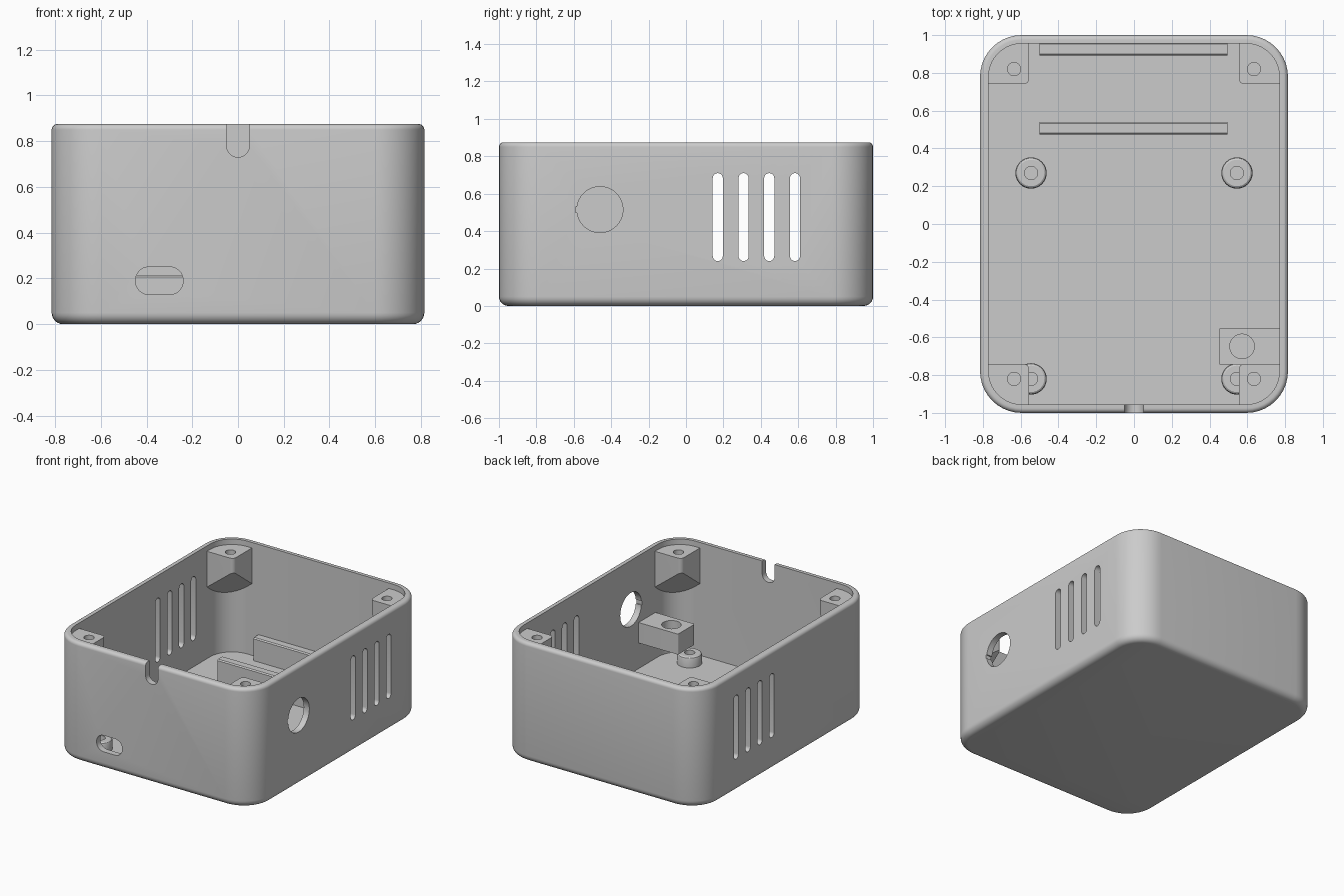
import bpy, bmesh
from math import sin, cos, pi, sqrt, radians

old = bpy.data.objects.get("Cube")
if old:
    bpy.data.objects.remove(old, do_unlink=True)

grey = bpy.data.materials.new("light grey plastic")
grey.use_nodes = True
GREY = (0.6, 0.6, 0.6, 1)
grey.diffuse_color = GREY
grey.node_tree.nodes["Principled BSDF"].inputs["Base Color"].default_value = GREY

W, D, H = 0.815, 1.0, 0.875      # half width, half depth, height
WALL, FLOOR, R = 0.045, 0.047, 0.22


def finish(name, bm):
    bmesh.ops.remove_doubles(bm, verts=bm.verts, dist=1e-5)
    bmesh.ops.recalc_face_normals(bm, faces=bm.faces)
    mesh = bpy.data.meshes.new(name)
    bm.to_mesh(mesh)
    bm.free()
    mesh.materials.append(grey)
    ob = bpy.data.objects.new(name, mesh)
    bpy.context.collection.objects.link(ob)
    return ob


def rounded(x0, y0, x1, y1, radii, n=10):
    """Rectangle outline; radii run from the upper right corner anticlockwise."""
    pts = []
    corners = [(x1, y1, -1, -1), (x0, y1, 1, -1), (x0, y0, 1, 1), (x1, y0, -1, 1)]
    for k, (x, y, sx, sy) in enumerate(corners):
        r = radii[k]
        steps = n if r else 0
        for i in range(steps + 1):
            a = (k + i / max(steps, 1)) * pi / 2
            pts.append((x + r * (sx + cos(a)), y + r * (sy + sin(a))) if r else (x, y))
    return pts


def stack(name, loops):
    """Solid from matching rings of points, capped at both ends."""
    bm = bmesh.new()
    rings = [[bm.verts.new(p) for p in loop] for loop in loops]
    for a, b in zip(rings, rings[1:]):
        for i in range(len(a)):
            j = (i + 1) % len(a)
            bm.faces.new((a[i], a[j], b[j], b[i]))
    bm.faces.new(rings[0][::-1])
    bm.faces.new(rings[-1])
    return finish(name, bm)


def prism(name, pts, axis, lo, hi):
    place = {"x": lambda u, v, w: (w, u, v),
             "y": lambda u, v, w: (u, w, v),
             "z": lambda u, v, w: (u, v, w)}[axis]
    return stack(name, [[place(u, v, w) for u, v in pts] for w in (lo, hi)])


def circle(x, y, r, n=40):
    return [(x + r * cos(2 * pi * i / n), y + r * sin(2 * pi * i / n)) for i in range(n)]


def select(ob):
    bpy.ops.object.select_all(action="DESELECT")
    ob.select_set(True)
    bpy.context.view_layer.objects.active = ob


def cut(ob, cutters):
    for c in cutters:
        mod = ob.modifiers.new("cut", "BOOLEAN")
        mod.operation, mod.solver, mod.object = "DIFFERENCE", "EXACT", c
        select(ob)
        bpy.ops.object.modifier_apply(modifier=mod.name)
        bpy.data.objects.remove(c, do_unlink=True)


def smooth(ob):
    select(ob)
    bpy.ops.object.shade_smooth_by_angle(angle=radians(32))


# Shell: outer wall with filleted base and rim, then down inside to the floor
def ring(inset, z):
    return [(x, y, z) for x, y in
            rounded(-W + inset, -D + inset, W - inset, D - inset, [R - inset] * 4)]


BASE, RIM, N = 0.05, 0.025, 6
arc = [i / N * pi / 2 for i in range(N + 1)]
loops = [ring(BASE * (1 - sin(a)), BASE * (1 - cos(a))) for a in arc]
loops += [ring(RIM * (1 - cos(a)), H - RIM * (1 - sin(a))) for a in arc]
loops += [ring(WALL, H), ring(WALL, FLOOR)]
shell = stack("enclosure_shell", loops)

# Openings: side vents, keyed round hole, cable notch and connector slot
cutters = []
for y in (0.17, 0.308, 0.445, 0.583):
    slot = rounded(y - 0.027, 0.24, y + 0.027, 0.71, [0.027] * 4, 6)
    for side in (-1, 1):
        cutters.append(prism("vent_cutter", slot, "x", side * 0.85, side * 0.74))
cutters += [
    prism("hole_cutter", circle(-0.46, 0.515, 0.123), "x", 0.74, 0.85),
    prism("key_cutter", rounded(-0.59, 0.5, -0.5, 0.53, [0] * 4), "x", 0.73, 0.86),
    prism("notch_cutter", rounded(-0.05, 0.73, 0.05, 0.95, [0, 0, 0.05, 0.05]), "y", -1.05, -0.9),
    prism("connector_cutter", rounded(-0.448, 0.13, -0.24, 0.25, [0.058] * 4), "y", -1.05, -0.9),
]
cut(shell, cutters)
smooth(shell)

# Screw posts in the corners, undersides sloping down to the wall
PX, PY, TOP = 0.555, 0.74, 0.835
foot = rounded(PX, PY, W - 0.025, D - 0.025, [R - 0.025, 0, 0.03, 0])
for sx, side in ((1, "left"), (-1, "right")):
    for sy, end in ((1, "back"), (-1, "front")):
        low = [(sx * x, sy * y, 0.74 - 1.1 * (x - PX + y - PY) / sqrt(2)) for x, y in foot]
        high = [(sx * x, sy * y, TOP) for x, y in foot]
        post = stack(f"screw_post_{end}_{side}", [low, high])
        cut(post, [prism("screw_cutter", circle(sx * 0.635, sy * 0.82, 0.035, 24),
                         "z", 0.68, 0.9)])
        smooth(post)

# Board standoffs with a rounded shoulder and a pilot hole
profile = [(0.083, FLOOR - 0.01), (0.083, 0.107), (0.079, 0.117), (0.07, 0.123),
           (0.035, 0.123), (0.035, 0.06)]
for x, side in ((0.545, "left"), (-0.545, "right")):
    for y, end in ((0.27, "back"), (-0.82, "front")):
        smooth(stack(f"standoff_{end}_{side}",
                     [[(u, v, z) for u, v in circle(x, y, r, 32)] for r, z in profile]))

# Floor ribs with slightly rounded tops
for name, y0, y1 in (("middle_rib", 0.475, 0.54), ("back_rib", 0.893, 0.96)):
    c = 0.008
    section = [(y0, FLOOR - 0.01), (y1, FLOOR - 0.01), (y1, 0.215 - c), (y1 - c, 0.215),
               (y0 + c, 0.215), (y0, 0.215 - c)]
    smooth(prism(name, section, "x", -0.5, 0.495))

# Bracket with a round socket on the left wall
bracket = prism("wall_bracket", rounded(0.45, -0.745, W - 0.03, -0.55, [0, 0.01, 0.01, 0], 4),
                "z", 0.235, 0.385)
cut(bracket, [prism("socket_cutter", circle(0.572, -0.648, 0.065), "z", 0.2, 0.42)])
smooth(bracket)
